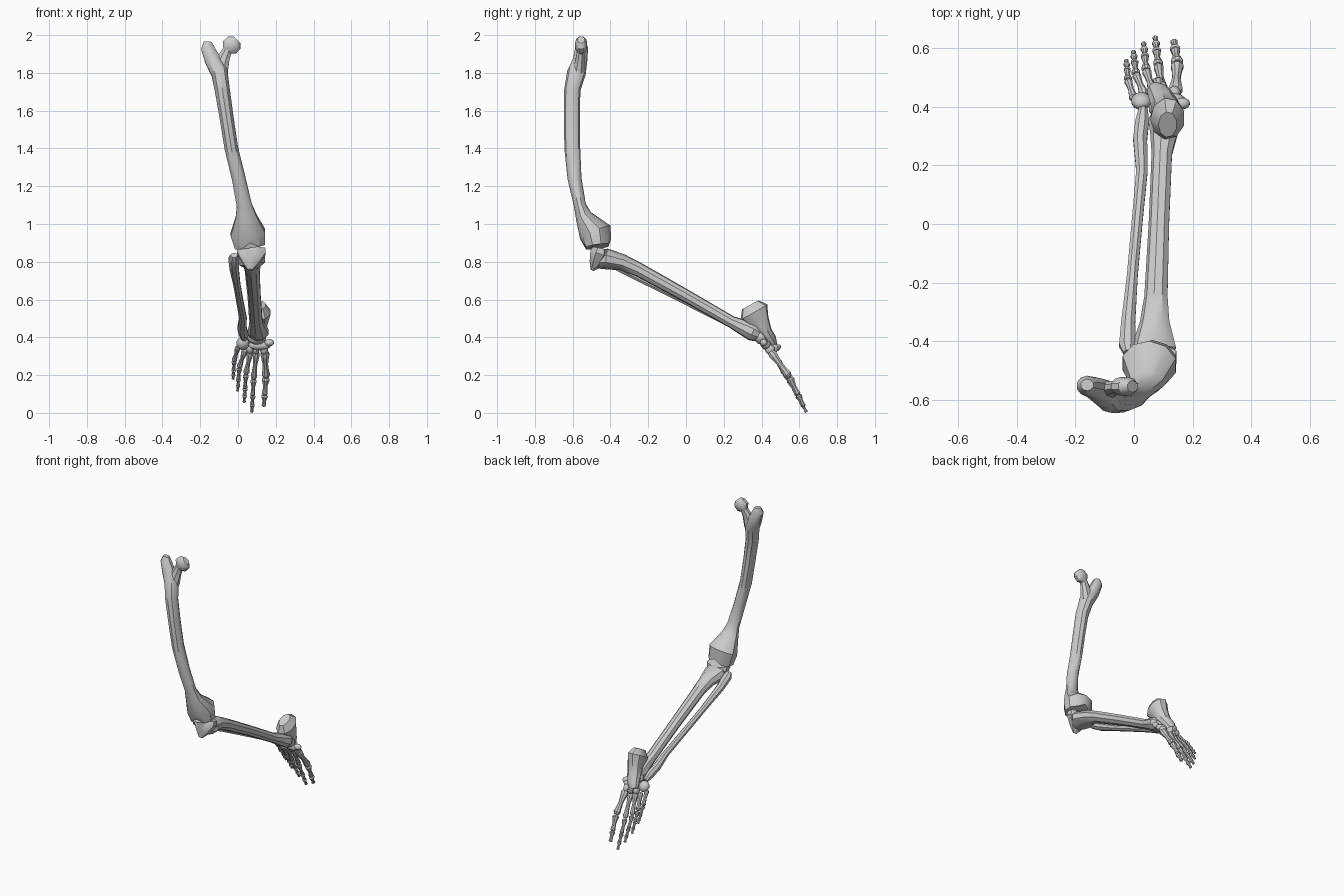
import bpy, bmesh, math
from mathutils import Vector, Matrix


def finish(name, bm):
    bmesh.ops.recalc_face_normals(bm, faces=bm.faces)
    me = bpy.data.meshes.new(name)
    bm.to_mesh(me)
    bm.free()
    ob = bpy.data.objects.new(name, me)
    bpy.context.collection.objects.link(ob)
    bpy.ops.object.select_all(action='DESELECT')
    ob.select_set(True)
    bpy.context.view_layer.objects.active = ob
    bpy.ops.object.shade_smooth_by_angle(angle=math.radians(35))
    return ob


def loft(name, rings, sides=10, edit=None):
    """Bone from rings (x, y, z, half width in x, half depth)."""
    bm = bmesh.new()
    pts = [Vector(r[:3]) for r in rings]
    loops = []
    for i, r in enumerate(rings):
        t = (pts[min(i + 1, len(pts) - 1)] - pts[max(i - 1, 0)]).normalized()
        u = Vector((1, 0, 0))
        if abs(t.x) > 0.9:
            u = Vector((0, 0, 1))
        u = (u - t * u.dot(t)).normalized()
        v = t.cross(u)
        loops.append([bm.verts.new(pts[i] + u * r[3] * math.cos(a) + v * r[4] * math.sin(a))
                      for a in (2 * math.pi * (k + 0.5) / sides for k in range(sides))])
    for a, b in zip(loops, loops[1:]):
        for k in range(sides):
            j = (k + 1) % sides
            bm.faces.new((a[k], a[j], b[j], b[k]))
    bm.faces.new(loops[0])
    bm.faces.new(loops[-1])
    if edit:
        edit(loops)
    return finish(name, bm)


def pebble(name, loc, size, tilt=0.0):
    """Small faceted tarsal bone."""
    bm = bmesh.new()
    m = (Matrix.Translation(loc) @ Matrix.Rotation(tilt, 4, 'X')
         @ Matrix.Diagonal((*size, 1)))
    bmesh.ops.create_icosphere(bm, subdivisions=2, radius=1, matrix=m)
    return finish(name, bm)


def small_bone(name, a, b, r0, r1):
    """Waisted foot bone between two points."""
    a, b = Vector(a), Vector(b)
    prof = [(0, .65), (.1, 1), (.25, .85), (.5, .62), (.78, .8), (.9, 1), (1, .6)]
    rings = []
    for t, s in prof:
        r = (r0 + (r1 - r0) * t) * s
        rings.append((*a.lerp(b, t), r, r))
    loft(name, rings, 8)


# Thigh bone: trochanter, bowed shaft, flared condyles
def notch(loops):
    for v in loops[-1]:
        if abs(v.co.x - .062) < .03:
            v.co.z += .03


loft("femur", [
    (-.160, -.550, 1.965, .022, .020), (-.162, -.552, 1.935, .036, .034),
    (-.135, -.560, 1.87, .044, .038), (-.098, -.580, 1.80, .046, .050),
    (-.083, -.602, 1.71, .042, .043), (-.060, -.604, 1.56, .039, .042),
    (-.035, -.602, 1.40, .038, .042), (.004, -.590, 1.24, .038, .037),
    (.033, -.562, 1.10, .042, .032), (.043, -.542, 1.04, .058, .045),
    (.052, -.480, .955, .096, .088), (.064, -.470, .880, .084, .074)],
    10, notch)
loft("femur_neck", [
    (-.095, -.568, 1.81, .045, .035), (-.075, -.560, 1.88, .034, .024),
    (-.055, -.556, 1.925, .026, .022)], 8)
loft("femur_head", [
    (-.058, -.555, 1.920, .030, .022), (-.044, -.555, 1.936, .050, .032),
    (-.020, -.555, 1.960, .048, .032), (-.005, -.555, 1.975, .026, .020)], 10)

# Shin bones
loft("tibia_plateau", [
    (.070, -.450, .872, .080, .045), (.070, -.455, .845, .082, .058),
    (.066, -.478, .790, .045, .038), (.063, -.498, .756, .012, .010)], 8)
loft("tibia", [
    (.066, -.480, .810, .040, .045), (.070, -.420, .815, .078, .056),
    (.072, -.335, .796, .052, .044), (.076, -.250, .758, .041, .038),
    (.086, .000, .620, .036, .034), (.096, .240, .482, .036, .032),
    (.103, .310, .450, .048, .044), (.106, .355, .428, .058, .050),
    (.106, .385, .414, .042, .038)], 9)
loft("fibula", [
    (-.020, -.440, .835, .018, .016), (-.022, -.415, .815, .031, .030),
    (-.020, -.340, .765, .026, .026), (-.006, -.180, .680, .020, .020),
    (.010, .000, .590, .020, .020), (.027, .180, .500, .021, .021),
    (.021, .290, .450, .026, .028), (.028, .350, .420, .025, .030),
    (.032, .395, .395, .016, .018)], 8)

# Heel and ankle
loft("heel", [
    (.115, .340, .572, .032, .050), (.115, .360, .535, .060, .082),
    (.110, .392, .480, .050, .052), (.100, .420, .425, .046, .038),
    (.085, .448, .385, .040, .034), (.070, .465, .355, .026, .022)], 9)
for name, loc, size, tilt in [
        ("talus", (.100, .395, .400), (.052, .036, .040), .5),
        ("cuboid", (.025, .420, .368), (.036, .028, .038), .5),
        ("navicular", (.115, .425, .358), (.062, .026, .026), .5),
        ("navicular_tip", (.166, .412, .372), (.026, .020, .020), .5),
        ("inner_cuneiform", (.138, .445, .335), (.022, .026, .030), .5),
        ("middle_cuneiform", (.096, .455, .338), (.019, .036, .028), .3),
        ("outer_cuneiform", (.064, .445, .340), (.019, .028, .030), .5)]:
    pebble(name, loc, size, tilt)
small_bone("plantar_spur", (.09, .445, .365), (.08, .498, .342), .028, .018)

# Metatarsals and toes: base, ball joint, tip, thickness
toes = [
    ((.142, .448, .325), (.148, .548, .190), (.137, .625, .035), .023),
    ((.098, .455, .325), (.083, .542, .180), (.073, .638, .003), .018),
    ((.066, .450, .325), (.042, .525, .205), (.033, .618, .055), .017),
    ((.036, .440, .330), (.007, .512, .240), (-.002, .590, .115), .016),
    ((.000, .425, .350), (-.020, .492, .275), (-.026, .560, .178), .015)]
for n, (base, ball, tip, r) in enumerate(toes, 1):
    small_bone(f"metatarsal_{n}", base, ball, r * 1.1, r)
    cuts = [.02, .62, 1] if n == 1 else [.02, .5, .75, 1]
    b, t = Vector(ball), Vector(tip)
    for k, (c0, c1) in enumerate(zip(cuts, cuts[1:]), 1):
        r0, r1 = r * (1 - .25 * c0), r * (.95 - .42 * c1)
        small_bone(f"toe_{n}_bone_{k}", b.lerp(t, c0), b.lerp(t, c1), r0, r1)
